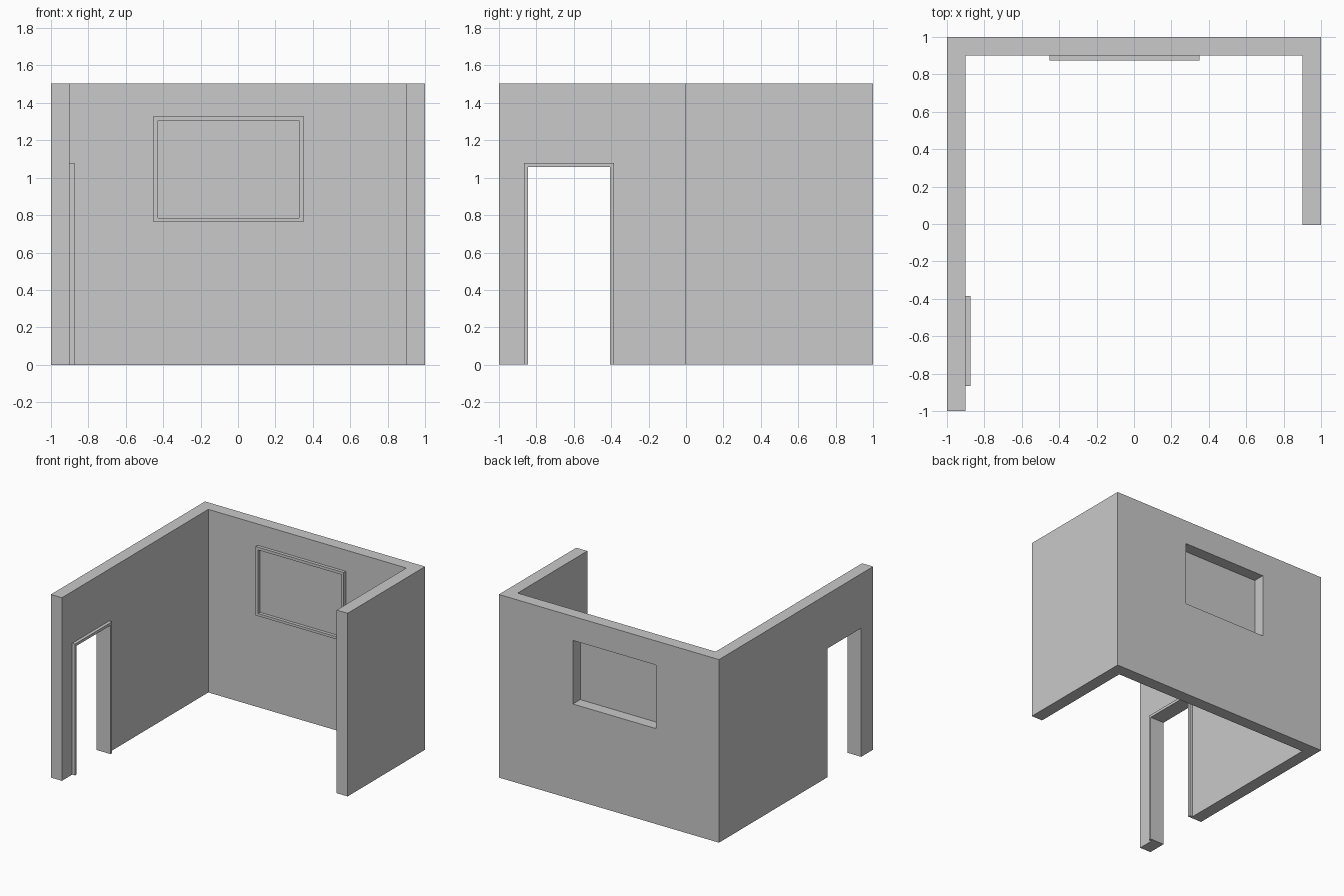
import bpy, bmesh
from mathutils import Vector

if "Cube" in bpy.data.objects:
    bpy.data.objects.remove(bpy.data.objects["Cube"])

plaster = bpy.data.materials.new("plain grey plaster")
plaster.diffuse_color = (0.588, 0.588, 0.588, 1)
plaster.use_nodes = True
plaster.node_tree.nodes["Principled BSDF"].inputs["Base Color"].default_value = plaster.diffuse_color


def solid(name, faces, depth):
    """Extrude a set of coplanar faces along the depth vector into a closed solid."""
    bm = bmesh.new()
    for face in faces:
        bm.faces.new([bm.verts.new(p) for p in face])
    bmesh.ops.remove_doubles(bm, verts=bm.verts, dist=1e-5)
    ext = bmesh.ops.extrude_face_region(bm, geom=bm.faces[:], use_keep_orig=True)
    moved = [g for g in ext["geom"] if isinstance(g, bmesh.types.BMVert)]
    bmesh.ops.translate(bm, verts=moved, vec=Vector(depth))
    bmesh.ops.recalc_face_normals(bm, faces=bm.faces)
    mesh = bpy.data.meshes.new(name)
    bm.to_mesh(mesh)
    bm.free()
    mesh.materials.append(plaster)
    obj = bpy.data.objects.new(name, mesh)
    bpy.context.collection.objects.link(obj)
    return obj


def rect(a0, a1, b0, b1):
    return [(a0, b0), (a0, b1), (a1, b1), (a1, b0)]


def strips(outer, inner, closed):
    """Mitred quads between two matching outlines."""
    n = len(outer)
    return [[outer[i], outer[(i + 1) % n], inner[(i + 1) % n], inner[i]]
            for i in range(n if closed else n - 1)]


def on_back(y, faces):
    return [[(a, y, b) for a, b in f] for f in faces]


def on_left(x, faces):
    return [[(x, a, b) for a, b in f] for f in faces]


H, T, I = 1.504, 0.1, 0.9        # wall height, thickness, inner face
RIGHT_END = -0.005               # the right wall is only half length
window = rect(-0.428, 0.327, 0.784, 1.306)
door = rect(-0.846, -0.407, 0.0, 1.057)

# Walls: one plan outline, extruded upwards
plan = [(-1, -1), (-I, -1), (-I, I), (I, I), (I, RIGHT_END),
        (1, RIGHT_END), (1, 1), (-1, 1)]
walls = solid("walls", [[(x, y, 0) for x, y in plan]], (0, 0, H))

# Door and window openings
door_cut = rect(-0.846, -0.407, -0.2, 1.057)
for cutter in (solid("window_cutter", on_back(0.8, [window]), (0, 0.4, 0)),
               solid("door_cutter", on_left(-1.2, [door_cut]), (0.4, 0, 0))):
    cutter.hide_render = True
    cutter.hide_viewport = True
    cutter.display_type = 'WIRE'
    mod = walls.modifiers.new(cutter.name, 'BOOLEAN')
    mod.operation = 'DIFFERENCE'
    mod.solver = 'EXACT'
    mod.object = cutter

# Window pane, flush with the inside face of the back wall
solid("window_pane", on_back(I, [window]), (0, 0.005, 0))

# Trim around the openings, on the room side
window_outer = rect(-0.451, 0.349, 0.763, 1.329)
solid("window_frame", on_back(I, strips(window_outer, window, True)), (0, -0.026, 0))
door_outer = rect(-0.867, -0.386, 0.0, 1.079)
solid("door_frame", on_left(-I, strips(door_outer, door, False)), (0.026, 0, 0))
